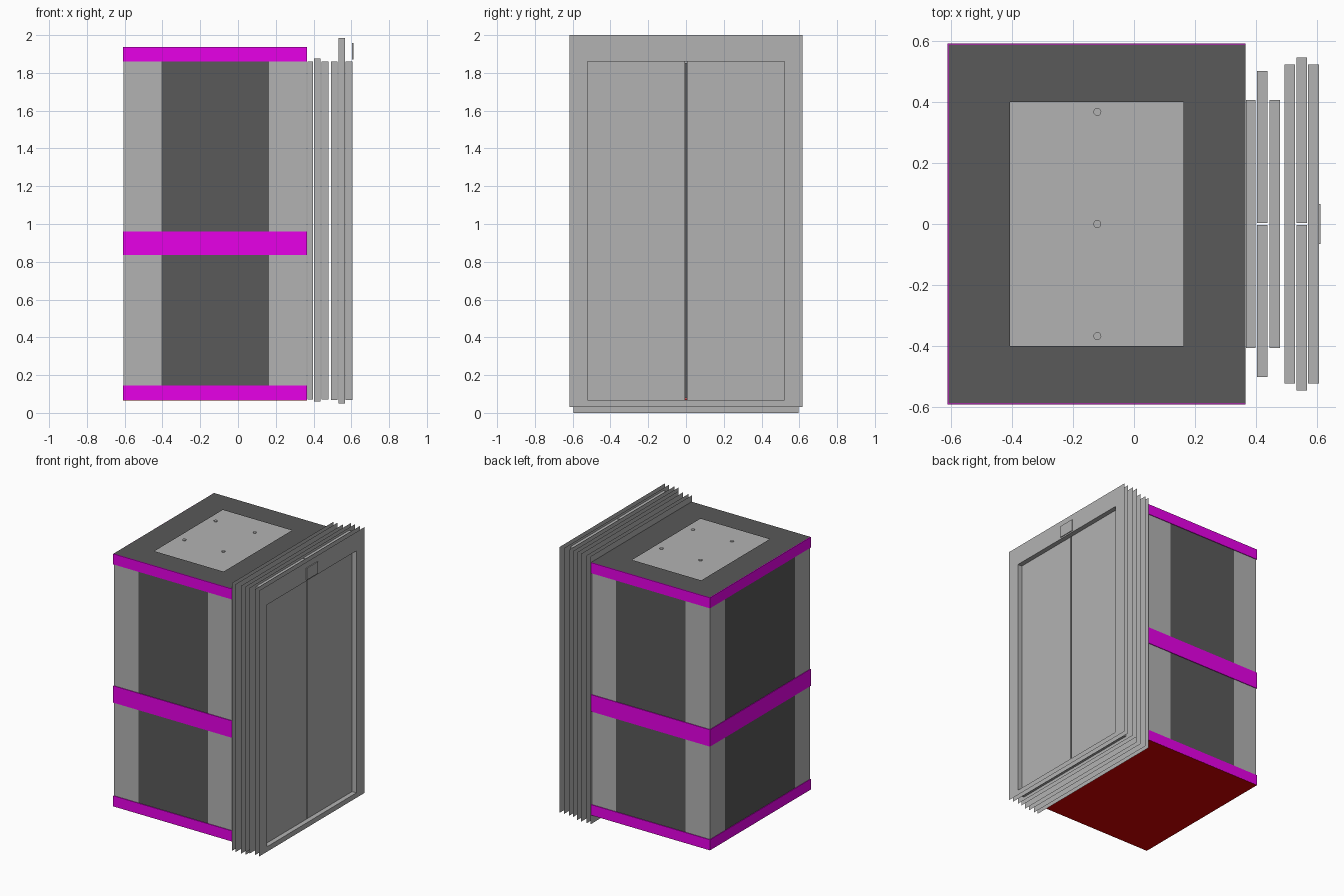
import bpy, bmesh

cube = bpy.data.objects.get("Cube")
if cube:
    bpy.data.objects.remove(cube, do_unlink=True)


def material(name, r, g, b):
    m = bpy.data.materials.new(name)
    m.use_nodes = True
    m.diffuse_color = (r, g, b, 1)
    m.node_tree.nodes["Principled BSDF"].inputs["Base Color"].default_value = (r, g, b, 1)
    return m


GREY = material("light grey", .45, .45, .45)
DARK = material("dark grey", .1, .1, .1)
MAGENTA = material("magenta", .8, 0, .8)
RED = material("dark red", .68, 0, 0)


def finish(bm, name, mat):
    me = bpy.data.meshes.new(name)
    bm.to_mesh(me)
    bm.free()
    me.materials.append(mat)
    ob = bpy.data.objects.new(name, me)
    bpy.context.collection.objects.link(ob)
    return ob


def box(name, mat, xs, ys, zs):
    bm = bmesh.new()
    bmesh.ops.create_cube(bm, size=1)
    for v in bm.verts:
        v.co = [r[0] if c < 0 else r[1] for c, r in zip(v.co, (xs, ys, zs))]
    return finish(bm, name, mat)


def loop(bm, place, us, vs):
    """Rectangle of vertices; place maps (u, v) to a point."""
    return [bm.verts.new(place(us[i], vs[j])) for i, j in ((0, 0), (1, 0), (1, 1), (0, 1))]


def bridge(bm, a, b):
    for i in range(4):
        j = (i + 1) % 4
        bm.faces.new((a[i], a[j], b[j], b[i]))


def portal(name, x0, x1, outer, opening):
    """Two thin sheets joined by the lining of their shared opening."""
    bm = bmesh.new()
    (hw, z0, z1), (ow, oz0, oz1) = outer, opening
    loops = [loop(bm, lambda u, v: (x, u, v), (-w, w), (a, b))
             for x, w, a, b in ((x0, hw, z0, z1), (x0, ow, oz0, oz1),
                                (x1, ow, oz0, oz1), (x1, hw, z0, z1))]
    for a, b in zip(loops, loops[1:]):
        bridge(bm, a, b)
    bmesh.ops.reverse_faces(bm, faces=bm.faces)
    return finish(bm, name, GREY)


# Cabin walls: dark centre panel between light side panels
Z = (.075, 1.935)
for side, s in (("front", -1), ("back", 1)):
    ys = sorted((s * .57, s * .585))
    for part, mat, xs in (("rear_panel", GREY, (-.595, -.405)),
                          ("centre_panel", DARK, (-.405, .165)),
                          ("door_panel", GREY, (.165, .363))):
        box(f"{side}_wall_{part}", mat, xs, ys, Z)
    box(f"rear_wall_{side}_panel", GREY, (-.606, -.595), sorted((s * .41, s * .585)), Z)
box("rear_wall_centre_panel", DARK, (-.606, -.595), (-.41, .41), Z)

# Coloured bands around three sides
for level, zs in (("bottom", (.067, .145)), ("middle", (.835, .96)), ("top", (1.86, 1.938))):
    for side, s in (("front", -1), ("back", 1)):
        box(f"{level}_band_{side}", MAGENTA, (-.61, .365), sorted((s * .58, s * .59)), zs)
    box(f"{level}_band_rear", MAGENTA, (-.61, -.6), (-.58, .58), zs)

# Floor with a grey inner lining, and roof with a rectangular opening
box("floor", RED, (-.609, .364), (-.589, .589), (.066, .076))
box("floor_lining", GREY, (-.595, .363), (-.57, .57), (.076, .082))
bm = bmesh.new()
bridge(bm, loop(bm, lambda u, v: (u, v, 1.94), (-.607, .365), (-.587, .587)),
       loop(bm, lambda u, v: (u, v, 1.94), (-.405, .162), (-.4, .4)))
finish(bm, "roof", DARK)

# Tiled ceiling with a low lamp fitting in each tile
for i in (-1, 0, 1):
    for j in (-1, 0, 1):
        cx, cy = -.12 + i * .32, j * .367
        box("ceiling_tile", GREY, (cx - .16, cx + .16), (cy - .1835, cy + .1835), (1.85, 1.86))
        bm = bmesh.new()
        bmesh.ops.create_cone(bm, cap_ends=True, segments=12, radius1=.013, radius2=.013, depth=.006)
        bmesh.ops.translate(bm, verts=bm.verts, vec=(cx, cy, 1.862))
        finish(bm, "lamp_fitting", GREY)

# Cabin doorway and landing doorway, each with sheets either side of the doors
cabin, cabin_hole = (.595, 0, 1.985), (.405, .07, 1.86)
landing, landing_hole = (.617, .03, 2), (.522, .067, 1.86)
portal("cabin_inner_frame", .367, .398, cabin, cabin_hole)
portal("cabin_outer_frame", .443, .478, cabin, cabin_hole)
portal("landing_inner_frame", .493, .526, landing, landing_hole)
portal("landing_outer_frame", .57, .605, landing, landing_hole)

# Sliding door leaves with a narrow centre gap
for side, s in (("right", -1), ("left", 1)):
    box(f"cabin_door_{side}", GREY, (.403, .437), sorted((s * .004, s * .5)), (.06, 1.875))
    box(f"landing_door_{side}", GREY, (.531, .566), sorted((s * .004, s * .545)), (.05, 1.985))

# Floor indicator above the landing door
box("indicator_plate", GREY, (.604, .611), (-.065, .065), (1.87, 1.957))
